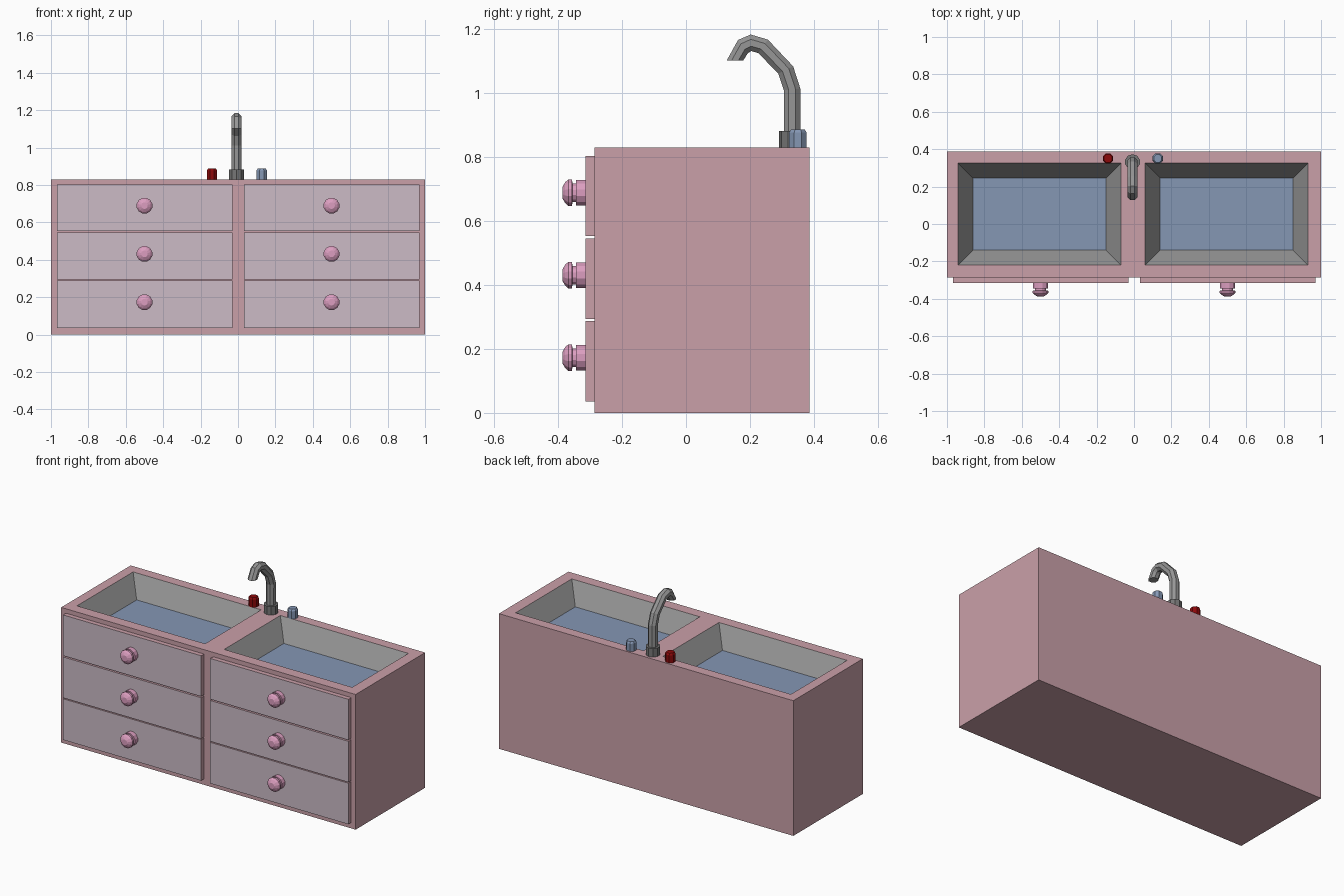
import bpy, bmesh
from math import sin, cos, pi
from mathutils import Vector, Matrix

if "Cube" in bpy.data.objects:
    bpy.data.objects.remove(bpy.data.objects["Cube"])


def material(name, r, g, b):
    m = bpy.data.materials.new(name)
    lin = [((c / 255 + 0.055) / 1.055) ** 2.4 for c in (r, g, b)]
    m.diffuse_color = (*lin, 1)
    m.use_nodes = True
    m.node_tree.nodes["Principled BSDF"].inputs["Base Color"].default_value = m.diffuse_color
    return m


PINK = material("dusty_pink", 202, 160, 169)
LILAC = material("pale_lilac", 204, 187, 198)
KNOB = material("knob_pink", 220, 158, 192)
GREY = material("steel_grey", 150, 150, 150)
DARK = material("dark_steel", 118, 118, 118)
BLUE = material("water_blue", 133, 151, 180)
RED = material("hot_red", 140, 8, 10)


def finish(bm, name, mats):
    me = bpy.data.meshes.new(name)
    bm.normal_update()
    bm.to_mesh(me)
    bm.free()
    ob = bpy.data.objects.new(name, me)
    bpy.context.collection.objects.link(ob)
    for m in mats:
        me.materials.append(m)
    return ob


def box(lo, hi):
    bm = bmesh.new()
    lo, hi = Vector(lo), Vector(hi)
    mat = Matrix.Translation((lo + hi) / 2) @ Matrix.Diagonal((*(hi - lo), 1))
    bmesh.ops.create_cube(bm, size=1, matrix=mat)
    bm.normal_update()
    return bm


def loft(name, rings, mat):
    """Skin a list of equal vertex rings and cap both ends."""
    bm = bmesh.new()
    vs = [[bm.verts.new(p) for p in ring] for ring in rings]
    n = len(vs[0])
    for a, b in zip(vs, vs[1:]):
        for i in range(n):
            j = (i + 1) % n
            bm.faces.new((a[i], a[j], b[j], b[i]))
    bm.faces.new(vs[0][::-1])
    bm.faces.new(vs[-1])
    bmesh.ops.recalc_face_normals(bm, faces=bm.faces)
    return finish(bm, name, [mat])


def lathe(name, base, axis, profile, sides, mat):
    """Turn (radius, distance) pairs around an axis starting at base."""
    q = Vector(axis).to_track_quat('Z', 'Y')
    rings = []
    for r, h in profile:
        angles = [2 * pi * (i + 0.5) / sides for i in range(sides)]
        rings.append([Vector(base) + q @ Vector((r * cos(a), r * sin(a), h)) for a in angles])
    return loft(name, rings, mat)


FRONT, BACK, TOP = -0.287, 0.387, 0.83

# cabinet with two tapered basins sunk into the top
bm = box((-1, FRONT, 0), (1, BACK, TOP))
cuts = [((x, 0, 0), (1, 0, 0)) for x in (-0.94, -0.07, 0.06, 0.93)]
cuts += [((0, y, 0), (0, 1, 0)) for y in (-0.22, 0.325)]
for co, no in cuts:
    faces = [f for f in bm.faces if f.normal.z > 0.9]
    edges = {e for f in faces for e in f.edges}
    verts = {v for f in faces for v in f.verts}
    bmesh.ops.bisect_plane(bm, geom=faces + list(edges) + list(verts),
                           plane_co=co, plane_no=no, dist=1e-5)
    bm.normal_update()
basins = []
for f in bm.faces:
    c = f.calc_center_median()
    if f.normal.z > 0.9 and abs(abs(c.x) - 0.5) < 0.1 and -0.2 < c.y < 0.3:
        basins.append(f)
walls = bmesh.ops.inset_individual(bm, faces=basins, thickness=0.113, depth=-0.12)["faces"]
for f in walls:
    f.material_index = 1
for f in basins:
    f.material_index = 2
finish(bm, "cabinet", [PINK, GREY, BLUE])

# drawers with lilac fronts, and turned knobs
knob_profile = [(0.041, 0), (0.041, 0.029), (0.03, 0.029), (0.03, 0.04),
                (0.043, 0.042), (0.043, 0.053), (0.034, 0.063), (0.018, 0.072)]
for side, x in (("left", -0.5), ("right", 0.5)):
    for i, (z0, z1) in enumerate(((0.036, 0.288), (0.294, 0.545), (0.553, 0.803))):
        bm = box((x - 0.468, FRONT - 0.028, z0), (x + 0.47, FRONT, z1))
        for f in bm.faces:
            f.material_index = int(f.normal.y < -0.9)
        finish(bm, f"drawer_{side}_{i + 1}", [PINK, LILAC])
        lathe(f"knob_{side}_{i + 1}", (x, FRONT - 0.028, 0.173 + 0.258 * i),
              (0, -1, 0), knob_profile, 12, KNOB)

# faucet collar and curved spout (centre y, z, tilt of the section in radians)
FX = -0.008
lathe("faucet_base", (FX, 0.332, TOP), (0, 0, 1), [(0.041, 0), (0.041, 0.052)], 10, DARK)
path = [(0.332, 0.86, 0), (0.332, 1.012, 0.1), (0.312, 1.073, 0.45), (0.241, 1.147, 0.95),
        (0.203, 1.158, 1.6), (0.178, 1.146, 2.2), (0.153, 1.102, pi)]
rings = []
for y, z, t in path:
    ring = []
    for k in range(8):
        a = 2 * pi * (k + 0.5) / 8
        u, v = 0.028 * cos(a), 0.028 * sin(a)
        ring.append(Vector((FX + u, y + v * cos(t), z + v * sin(t))))
    rings.append(ring)
loft("faucet_spout", rings, GREY)

# hot and cold taps
tap = [(0.03, 0), (0.03, 0.047), (0.023, 0.057)]
lathe("hot_tap", (-0.139, 0.35, TOP), (0, 0, 1), tap, 8, RED)
lathe("cold_tap", (0.127, 0.35, TOP), (0, 0, 1), tap, 8, BLUE)
